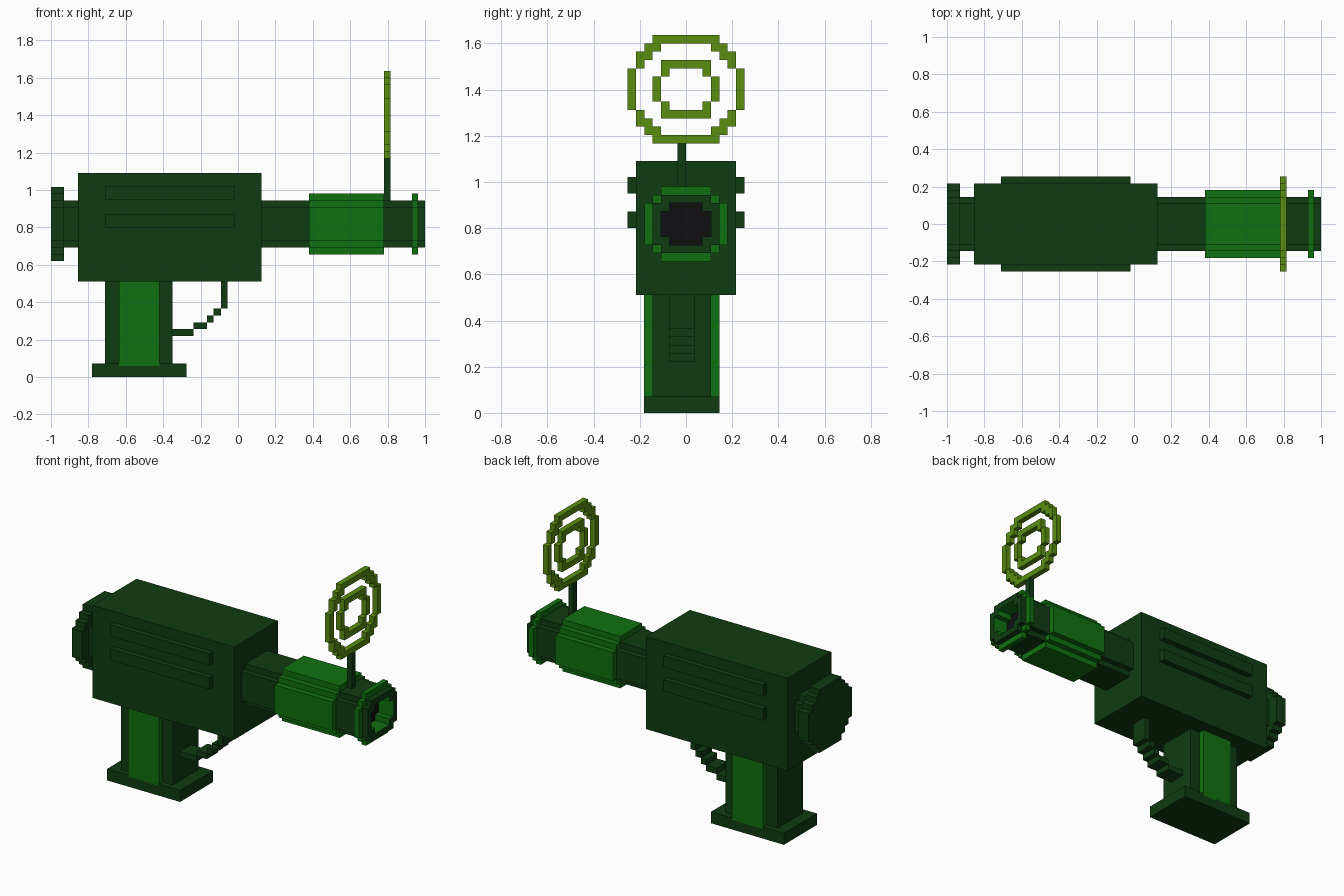
import bpy, bmesh

if "Cube" in bpy.data.objects:
    bpy.data.objects.remove(bpy.data.objects["Cube"])

V = 0.0361          # size of one block step
AXIS_Z = 0.818      # height of the barrel axis


def material(name, rgb):
    m = bpy.data.materials.new(name)
    m.diffuse_color = (*rgb, 1)
    m.use_nodes = True
    m.node_tree.nodes["Principled BSDF"].inputs["Base Color"].default_value = m.diffuse_color
    return m


DARK = material("dark green", (0.0050, 0.046, 0.0060))
GREEN = material("bright green", (0.0050, 0.165, 0.0050))
OLIVE = material("olive green", (0.100, 0.270, 0.0050))
BLACK = material("black", (0.0050, 0.0050, 0.0060))


def finish(name, bm, mat):
    bmesh.ops.recalc_face_normals(bm, faces=bm.faces)
    me = bpy.data.meshes.new(name)
    bm.to_mesh(me)
    bm.free()
    me.materials.append(mat)
    ob = bpy.data.objects.new(name, me)
    bpy.context.collection.objects.link(ob)
    return ob


def box(name, x, y, z, mat):
    bm = bmesh.new()
    bmesh.ops.create_cube(bm, size=1)
    for v in bm.verts:
        v.co = [lo + (c + 0.5) * (hi - lo) for c, (lo, hi) in zip(v.co, (x, y, z))]
    return finish(name, bm, mat)


def disc(width, height, insets):
    """Cells of a stepped disc; insets are the cut corners, row by row from the edge."""
    cells = set()
    for r in range(height):
        d = min(r, height - 1 - r)
        cut = insets[d] if d < len(insets) else 0
        for c in range(cut, width - cut):
            cells.add((2 * c + 1 - width, 2 * r + 1 - height))
    return cells


def extrude(name, cells, x0, x1, mat, zc=AXIS_Z):
    """Extrude a set of cells along x, keeping only outside faces."""
    bm = bmesh.new()
    verts = {}

    def vert(x, a, b):
        if (x, a, b) not in verts:
            verts[x, a, b] = bm.verts.new((x, a * V / 2, zc + b * V / 2))
        return verts[x, a, b]

    for a, b in sorted(cells):
        ring = [(a - 1, b - 1), (a + 1, b - 1), (a + 1, b + 1), (a - 1, b + 1)]
        for x in (x0, x1):
            bm.faces.new([vert(x, *p) for p in ring])
        for i, (da, db) in enumerate(((0, -2), (2, 0), (0, 2), (-2, 0))):
            if (a + da, b + db) not in cells:
                p, q = ring[i], ring[(i + 1) % 4]
                bm.faces.new([vert(x0, *p), vert(x0, *q), vert(x1, *q), vert(x1, *p)])
    bmesh.ops.recalc_face_normals(bm, faces=bm.faces)
    bmesh.ops.dissolve_limit(bm, angle_limit=0.01, verts=bm.verts, edges=bm.edges)
    return finish(name, bm, mat)


# Main housing with raised side ribs
box("housing", (-0.855, 0.125), (-0.217, 0.217), (0.51, 1.09), DARK)
for side in (-1, 1):
    for z in (0.80, 0.95):
        y = sorted((side * 0.21, side * 0.253))
        box("side_rib", (-0.71, -0.02), y, (z, z + 0.072), DARK)

# Rear cap on a short neck
barrel = disc(8, 7, [1])
bore = disc(6, 5, [1])
extrude("rear_neck", barrel, -0.93, -0.855, DARK)
extrude("rear_cap", disc(12, 11, [3, 2, 1]), -1.0, -0.93, DARK)

# Barrel, sleeve, flange and open muzzle
sleeve = disc(10, 9, [2, 1])
extrude("barrel", barrel, 0.125, 0.89, DARK)
extrude("barrel_sleeve", sleeve, 0.38, 0.78, GREEN)
extrude("muzzle_flange", sleeve - barrel, 0.93, 0.963, GREEN)
muzzle = extrude("muzzle", barrel - bore, 0.89, 1.0, DARK)
muzzle.data.materials.append(GREEN)
for f in muzzle.data.polygons:      # bore walls face the axis
    to_axis = -f.normal.y * f.center.y - f.normal.z * (f.center.z - AXIS_Z)
    if abs(f.normal.x) < 0.5 and to_axis > 0.001:
        f.material_index = 1
extrude("bore_bottom", bore, 0.89, 0.897, BLACK)

# Grip, its side panels and base
box("grip", (-0.71, -0.35), (-0.145, 0.108), (0.06, 0.52), DARK)
box("grip_panels", (-0.635, -0.42), (-0.181, 0.145), (0.06, 0.51), GREEN)
box("grip_base", (-0.78, -0.275), (-0.181, 0.145), (0, 0.072), DARK)

# Stepped trigger guard
for x0, x1, z0, z1 in ((-0.09, -0.055, 0.365, 0.515), (-0.13, -0.09, 0.328, 0.365),
                       (-0.165, -0.13, 0.292, 0.328), (-0.237, -0.165, 0.256, 0.292),
                       (-0.355, -0.237, 0.22, 0.256)):
    box("trigger_guard", (x0, x1), (-0.073, 0.036), (z0, z1), DARK)

# Sight post and two stepped rings
box("sight_post", (0.78, 0.815), (-0.036, 0), (0.93, 1.168), DARK)
SIGHT_Z = 1.402
outer = disc(14, 13, [3, 2, 1, 1]) - disc(12, 11, [3, 2, 1])
inner = disc(8, 7, [1, 1]) - disc(6, 5, [1])
extrude("outer_sight_ring", outer, 0.78, 0.815, OLIVE, SIGHT_Z)
extrude("inner_sight_ring", inner, 0.78, 0.815, OLIVE, SIGHT_Z)
